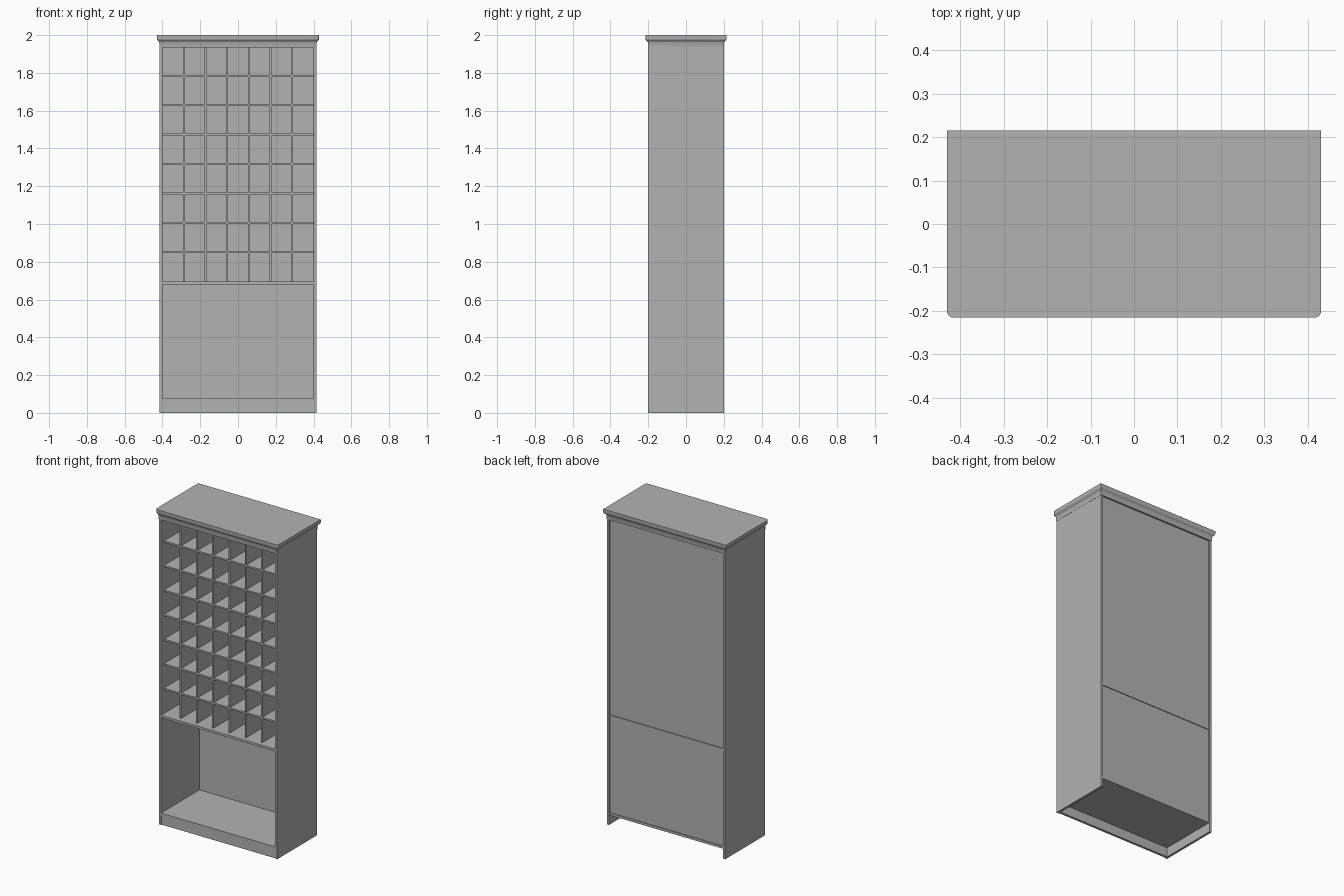
import bpy, bmesh, math

cube = bpy.data.objects.get("Cube")
if cube:
    bpy.data.objects.remove(cube, do_unlink=True)

grey = bpy.data.materials.new("plain_grey")
grey.use_nodes = True
COLOUR = (0.45, 0.45, 0.45, 1)
grey.diffuse_color = COLOUR
grey.node_tree.nodes["Principled BSDF"].inputs["Base Color"].default_value = COLOUR


def finish(name, bm):
    bmesh.ops.recalc_face_normals(bm, faces=bm.faces)
    mesh = bpy.data.meshes.new(name)
    bm.to_mesh(mesh)
    bm.free()
    mesh.materials.append(grey)
    obj = bpy.data.objects.new(name, mesh)
    bpy.context.collection.objects.link(obj)
    return obj


def board(name, x, y, z):
    """Box spanning the given (low, high) ranges."""
    bm = bmesh.new()
    bmesh.ops.create_cube(bm, size=1)
    for v in bm.verts:
        v.co = [r[0] if c < 0 else r[1] for c, r in zip(v.co, (x, y, z))]
    return finish(name, bm)


HALF_W, INNER, DEPTH = 0.415, 0.4, 0.2
BACK = 0.185
SPLIT, TOP = 0.695, 1.94
COLS, ROWS = 7, 8
THICK = 0.005
GRID_FRONT = -0.17
width = (-INNER, INNER)

# Carcass
board("left_side", (INNER, HALF_W), (-DEPTH, DEPTH), (0, TOP))
board("right_side", (-HALF_W, -INNER), (-DEPTH, DEPTH), (0, TOP))
board("kick_board", width, (-0.195, -0.18), (0, 0.06))
board("bottom_shelf", width, (-DEPTH, 0.195), (0.06, 0.075))
board("middle_shelf", width, (-DEPTH, 0.195), (0.68, SPLIT))
board("lower_back_panel", width, (BACK, 0.19), (0.075, 0.68))
board("upper_back_panel", width, (BACK, 0.19), (SPLIT, TOP))

# Pigeonhole grid
cell_w = 2 * INNER / COLS
cell_h = (TOP - SPLIT) / ROWS
for i in range(1, COLS):
    x = -INNER + i * cell_w
    board(f"divider_{i}", (x - THICK, x + THICK), (GRID_FRONT, BACK), (SPLIT, TOP))
for j in range(1, ROWS):
    z = SPLIT + j * cell_h
    for i in range(COLS):
        x = -INNER + i * cell_w
        board(f"cell_shelf_{j}_{i + 1}", (x + THICK * (i > 0), x + cell_w - THICK * (i < COLS - 1)),
              (GRID_FRONT, BACK), (z - THICK, z + THICK))

# Cornice: rings of a stepped moulding, rounded at the front corners
PROFILE = [(0.001, 1.935), (0.002, 1.962), (0.004, 1.966), (0.008, 1.97),
           (0.013, 1.974), (0.015, 1.98), (0.015, 2.0)]
bm = bmesh.new()
rings = []
for out, z in PROFILE:
    ring = [bm.verts.new((s * (HALF_W + out), DEPTH + out, z)) for s in (1, -1)]
    for s, start in ((-1, math.pi), (1, 1.5 * math.pi)):
        for k in range(7):
            a = start + k * math.pi / 12
            ring.append(bm.verts.new((s * HALF_W + out * math.cos(a),
                                      -DEPTH + out * math.sin(a), z)))
    rings.append(ring)
for low, high in zip(rings, rings[1:]):
    for k in range(len(low)):
        n = (k + 1) % len(low)
        bm.faces.new((low[k], low[n], high[n], high[k]))
bm.faces.new(rings[0])
bm.faces.new(rings[-1])
cornice = finish("cornice", bm)
bpy.ops.object.select_all(action="DESELECT")
cornice.select_set(True)
bpy.context.view_layer.objects.active = cornice
bpy.ops.object.shade_smooth_by_angle(angle=math.radians(40))
